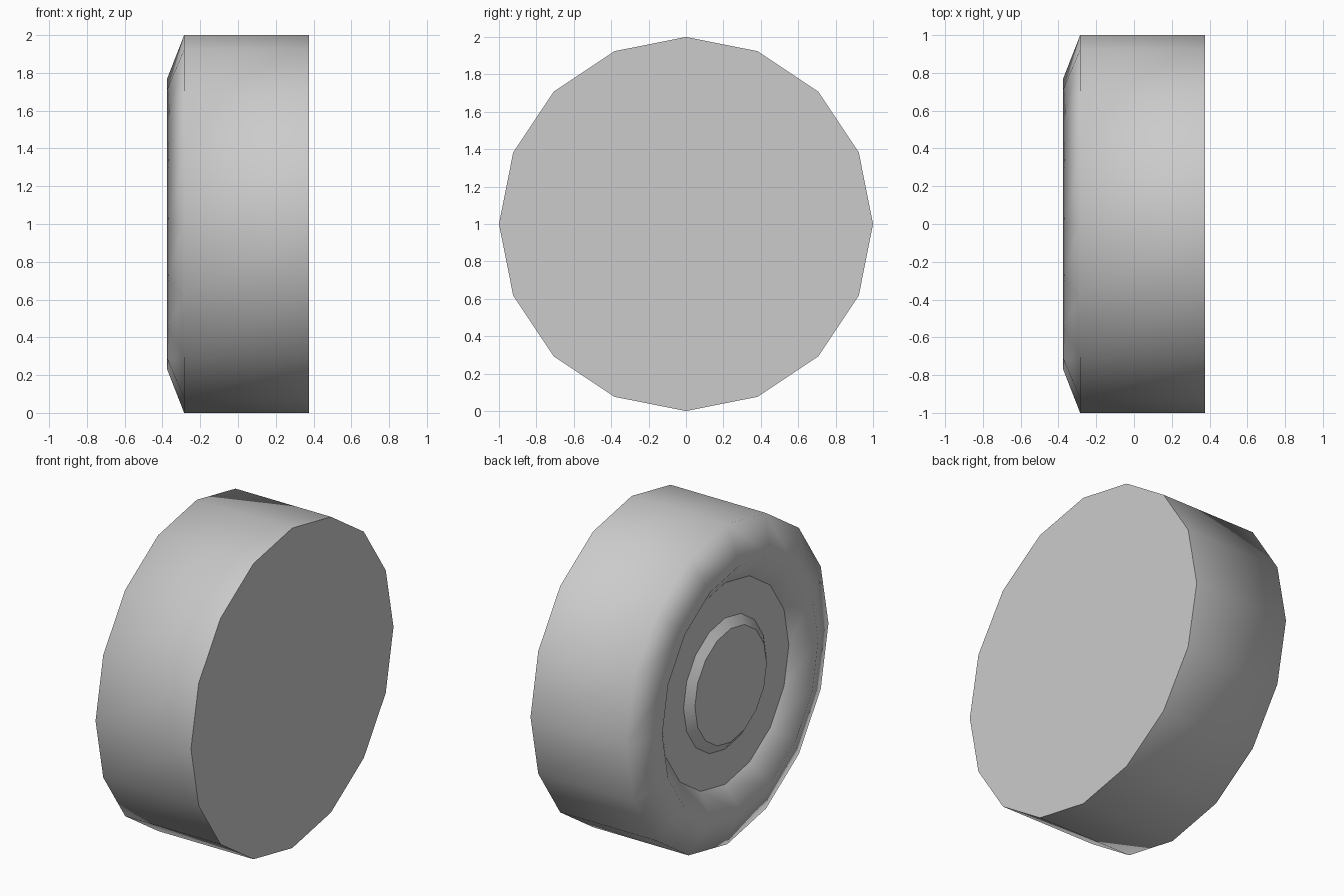
import bpy, bmesh
from math import cos, sin, tau

if "Cube" in bpy.data.objects:
    bpy.data.objects.remove(bpy.data.objects["Cube"])

SIDES = 16


def lathe(name, profile, cap_start=False, cap_end=False, sharp=()):
    """Revolve (x, radius) points around the x axis at z = 1."""
    bm = bmesh.new()
    rings = [[bm.verts.new((x, r * cos(tau * i / SIDES), 1 + r * sin(tau * i / SIDES)))
              for i in range(SIDES)] for x, r in profile]
    for a, b in zip(rings, rings[1:]):
        for i in range(SIDES):
            j = (i + 1) % SIDES
            bm.faces.new((a[i], a[j], b[j], b[i])).smooth = True
    if cap_start:
        bm.faces.new(rings[0])
    if cap_end:
        bm.faces.new(rings[-1])
    bmesh.ops.recalc_face_normals(bm, faces=bm.faces[:])
    # Face the visible surfaces outwards (towards -x on the open side)
    for k in sharp:
        for i in range(SIDES):
            e = bm.edges.get((rings[k][i], rings[k][(i + 1) % SIDES]))
            e.smooth = False
    if not cap_start:
        ref = bm.faces[:][-1]
        ref.normal_update()
        if ref.normal.x > 0:
            bmesh.ops.reverse_faces(bm, faces=bm.faces[:])
    mesh = bpy.data.meshes.new(name)
    bm.to_mesh(mesh)
    bm.free()
    obj = bpy.data.objects.new(name, mesh)
    bpy.context.collection.objects.link(obj)
    return obj


# Tyre: flat back, tread, shoulder and rounded lip dropping into the rim
lathe("tyre", [(0.375, 1.0), (-0.285, 1.0), (-0.375, 0.77), (-0.27, 0.63)],
      cap_start=True, sharp=(0,))

# Rim: flat recessed disc with a raised hub cap
lathe("rim_and_hub", [(-0.27, 0.63), (-0.27, 0.41), (-0.31, 0.355)],
      cap_end=True, sharp=(1, 2))
